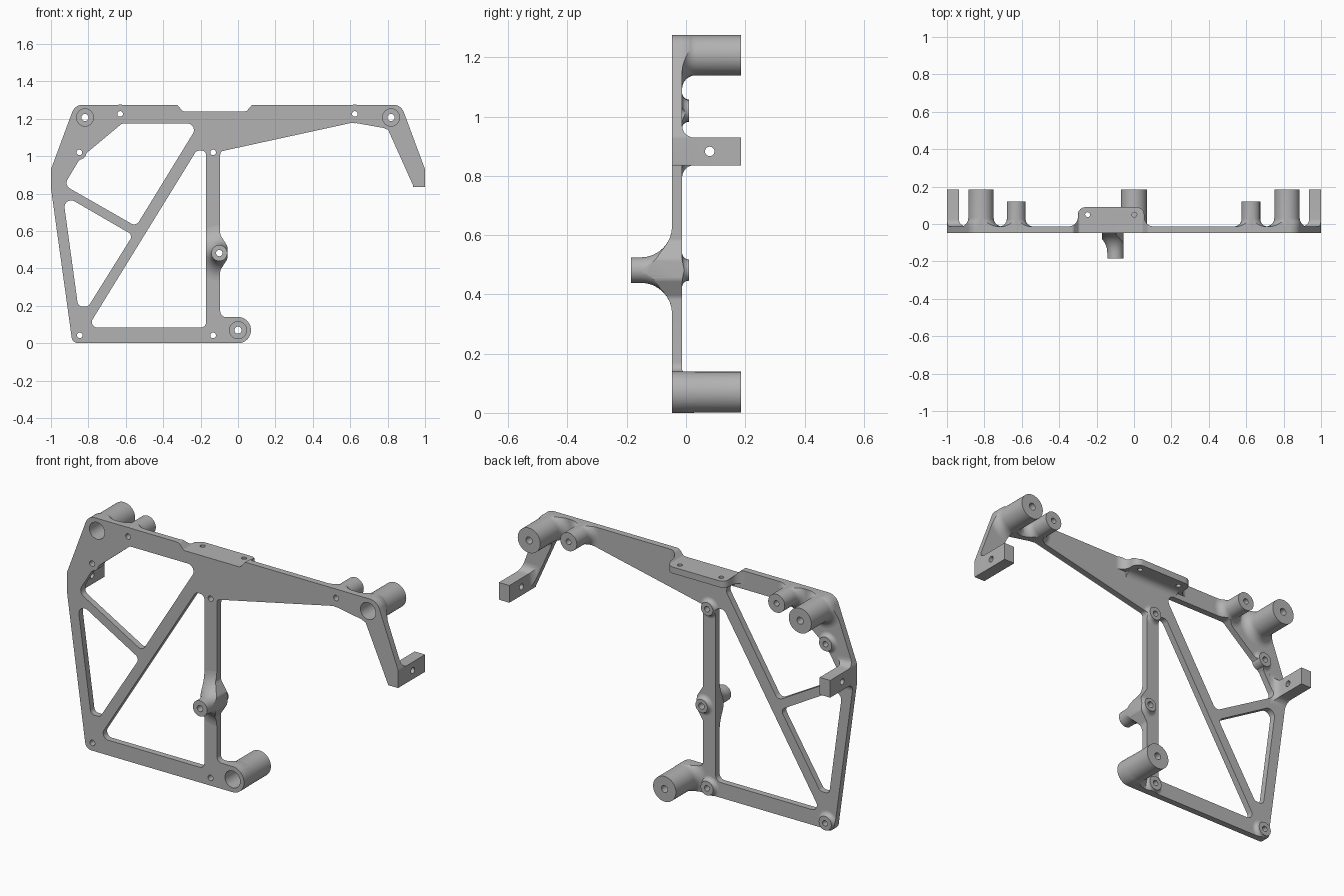
import bpy, bmesh, math
from mathutils import Vector

cube = bpy.data.objects.get("Cube")
if cube:
    bpy.data.objects.remove(cube, do_unlink=True)

grey = bpy.data.materials.new("cast grey")
grey.use_nodes = True
COLOUR = (0.45, 0.45, 0.45, 1)
grey.diffuse_color = COLOUR
grey.node_tree.nodes["Principled BSDF"].inputs["Base Color"].default_value = COLOUR

FRONT, BACK, TIP = -0.047, -0.013, 0.185


# Shape helpers
def rounded(corners, steps=8):
    """Polygon from (a, b, radius) corners."""
    out = []
    for i, (a, b, r) in enumerate(corners):
        p = Vector((a, b))
        u = (Vector(corners[i - 1][:2]) - p).normalized()
        v = (Vector(corners[(i + 1) % len(corners)][:2]) - p).normalized()
        half = u.angle(v) / 2
        if r == 0:
            out.append(p)
            continue
        centre = p + (u + v).normalized() * r / math.sin(half)
        s = p + u * r / math.tan(half) - centre
        e = p + v * r / math.tan(half) - centre
        out += [centre + s.lerp(e, k / steps).normalized() * r for k in range(steps + 1)]
    return out


def circle(a, b, r, n=40):
    return [(a + r * math.cos(math.tau * k / n), b + r * math.sin(math.tau * k / n))
            for k in range(n)]


def rectangle(a, b, half_a, half_b):
    return [(a - half_a, b - half_b), (a + half_a, b - half_b),
            (a + half_a, b + half_b), (a - half_a, b + half_b)]


PLACE = {"x": lambda a, b, t: (t, a, b),
         "y": lambda a, b, t: (a, t, b),
         "z": lambda a, b, t: (a, b, t)}


def loft(name, rings, axis="y"):
    """Closed solid through a list of (points, position along axis)."""
    bm = bmesh.new()
    loops = [[bm.verts.new(PLACE[axis](p[0], p[1], t)) for p in pts] for pts, t in rings]
    bm.faces.new(loops[0])
    bm.faces.new(loops[-1])
    n = len(loops[0])
    for low, high in zip(loops, loops[1:]):
        for i in range(n):
            j = (i + 1) % n
            bm.faces.new((low[i], low[j], high[j], high[i]))
    bmesh.ops.recalc_face_normals(bm, faces=bm.faces)
    mesh = bpy.data.meshes.new(name)
    bm.to_mesh(mesh)
    bm.free()
    mesh.materials.append(grey)
    obj = bpy.data.objects.new(name, mesh)
    bpy.context.collection.objects.link(obj)
    return obj


def prism(name, pts, lo, hi, axis="y"):
    return loft(name, [(pts, lo), (pts, hi)], axis)


def combine(obj, other, operation, keep=False):
    mod = obj.modifiers.new("cut", "BOOLEAN")
    mod.operation, mod.object, mod.solver = operation, other, "EXACT"
    deps = bpy.context.evaluated_depsgraph_get()
    mesh = bpy.data.meshes.new_from_object(obj.evaluated_get(deps))
    obj.modifiers.clear()
    obj.data = mesh
    if not keep:
        bpy.data.objects.remove(other, do_unlink=True)


# Frame outline and its three windows
OUTLINE = [(-0.885, 0, 0.035), (0.069, 0, 0.068), (0.069, 0.14, 0.068),
           (-0.095, 0.14, 0.03), (-0.095, 0.39, 0.03), (-0.057, 0.45, 0.03),
           (-0.057, 0.52, 0.03), (-0.095, 0.58, 0.03), (-0.095, 1.025, 0.02),
           (0.615, 1.18, 0.03), (0.80, 1.147, 0.02), (0.94, 0.835, 0.005),
           (1, 0.835, 0.005), (1, 0.93, 0.03), (0.872, 1.275, 0.06),
           (0.075, 1.275, 0.02), (0.045, 1.24, 0.015), (-0.295, 1.24, 0.015),
           (-0.325, 1.275, 0.02), (-0.872, 1.275, 0.06), (-1, 0.93, 0.03),
           (-1, 0.83, 0.03)]
WINDOWS = [
    [(-0.805, 0.083, 0.03), (-0.17, 0.083, 0.03), (-0.17, 1.03, 0.025), (-0.222, 1.03, 0.03)],
    [(-0.937, 0.795, 0.035), (-0.855, 0.197, 0.025), (-0.80, 0.197, 0.025),
     (-0.562, 0.578, 0.025)],
    [(-0.93, 0.845, 0.035), (-0.545, 0.625, 0.03), (-0.208, 1.175, 0.035),
     (-0.62, 1.175, 0.03), (-0.80, 1.025, 0.01), (-0.855, 0.97, 0.02)],
]


def frame_solid(name, lo, hi):
    obj = prism(name, rounded(OUTLINE), lo, hi)
    for window in WINDOWS:
        combine(obj, prism("window", rounded(window), lo - 0.1, hi + 0.1), "DIFFERENCE")
    return obj


plate = frame_solid("frame_plate", FRONT, BACK)
envelope = frame_solid("envelope", -0.3, 0.3)


def post(name, shape, tip, flare):
    """Post on the plate with a rounded foot that stays inside the frame outline."""
    side = 1 if tip > BACK else -1
    base = BACK if side > 0 else FRONT
    foot = [(shape(flare), base - side * 0.015)]
    for k in range(9):
        t = math.pi / 2 * k / 8
        foot.append((shape(flare * (1 - math.sin(t))),
                     base + side * flare * (1 - math.cos(t))))
    body = prism(name, shape(0), (FRONT if side > 0 else BACK) + side * 0.0005, tip)
    fillet = loft("foot", foot)
    combine(fillet, envelope, "INTERSECT", keep=True)
    combine(body, fillet, "UNION")
    return body


def bore(objects, x, z, r, lo=-0.4, hi=0.4):
    for obj in objects:
        combine(obj, prism("bore", circle(x, z, r, 24), lo, hi), "DIFFERENCE")


# Round posts: name, x, z, radius, tip, foot fillet, counterbore radius
POSTS = [("upper_right_mount", -0.818, 1.207, 0.068, TIP, 0.045, 0.046),
         ("upper_left_mount", 0.818, 1.207, 0.068, TIP, 0.045, 0.046),
         ("lower_mount", 0, 0.07, 0.069, TIP, 0.045, 0.046),
         ("right_standoff", -0.63, 1.226, 0.05, 0.12, 0.04, 0),
         ("left_standoff", 0.625, 1.226, 0.05, 0.12, 0.04, 0),
         ("side_pad", -0.848, 1.02, 0.038, 0.01, 0.022, 0),
         ("inner_top_pad", -0.133, 1.02, 0.036, 0.01, 0.022, 0),
         ("corner_pad", -0.846, 0.042, 0.038, 0.01, 0.022, 0),
         ("inner_bottom_pad", -0.133, 0.042, 0.038, 0.01, 0.022, 0)]
for name, x, z, r, tip, flare, counter in POSTS:
    body = post(name, lambda off: circle(x, z, r + off), tip, flare)
    bore([body, plate], x, z, 0.019 if counter else 0.015)
    if counter:
        bore([body, plate], x, z, counter, hi=tip - 0.06)

# Forward boss on the upright, with a pad behind it
spout = post("front_boss", lambda off: circle(-0.1, 0.482, 0.043 + off), -TIP, 0.105)
pad = post("front_boss_pad", lambda off: circle(-0.1, 0.482, 0.036 + off), 0.01, 0.022)
bore([spout, pad, plate], -0.1, 0.482, 0.017)

# Side tabs with a cross hole
for name, side in (("left_tab", 1), ("right_tab", -1)):
    tab = post(name, lambda off: rectangle(side * 0.968, 0.8825, 0.0315 + off, 0.047 + off),
               TIP, 0.04)
    hole = prism("hole", circle(0.08, 0.8825, 0.016, 24), side * 0.8, side * 1.1, "x")
    combine(tab, hole, "DIFFERENCE")

# Top flange, blended into the frame ends and underneath
plan = rounded([(-0.38, -0.03, 0), (0.13, -0.03, 0), (0.13, BACK, 0), (0.055, BACK, 0.05),
                (0.055, 0.09, 0.04), (-0.30, 0.09, 0.04), (-0.30, BACK, 0.05),
                (-0.38, BACK, 0)])
flange = prism("top_flange", plan, 1.205, 1.3, "z")
gusset = prism("gusset", rounded([(-0.03, 1.22, 0), (-0.03, 1.16, 0), (BACK, 1.16, 0),
                                  (BACK, 1.205, 0.035), (0.03, 1.205, 0), (0.03, 1.22, 0)]),
               -0.285, 0.04, "x")
combine(flange, gusset, "UNION")
combine(flange, envelope, "INTERSECT")
for x in (-0.248, 0.002):
    combine(flange, prism("hole", circle(x, 0.05, 0.013, 24), 1.1, 1.4, "z"), "DIFFERENCE")

# Smooth the round walls and keep the edges crisp
parts = [o for o in bpy.context.collection.objects
         if o.type == "MESH" and grey.name in o.data.materials]
bpy.ops.object.select_all(action="DESELECT")
for obj in parts:
    obj.select_set(True)
bpy.context.view_layer.objects.active = plate
bpy.ops.object.shade_smooth_by_angle(angle=math.radians(30))
